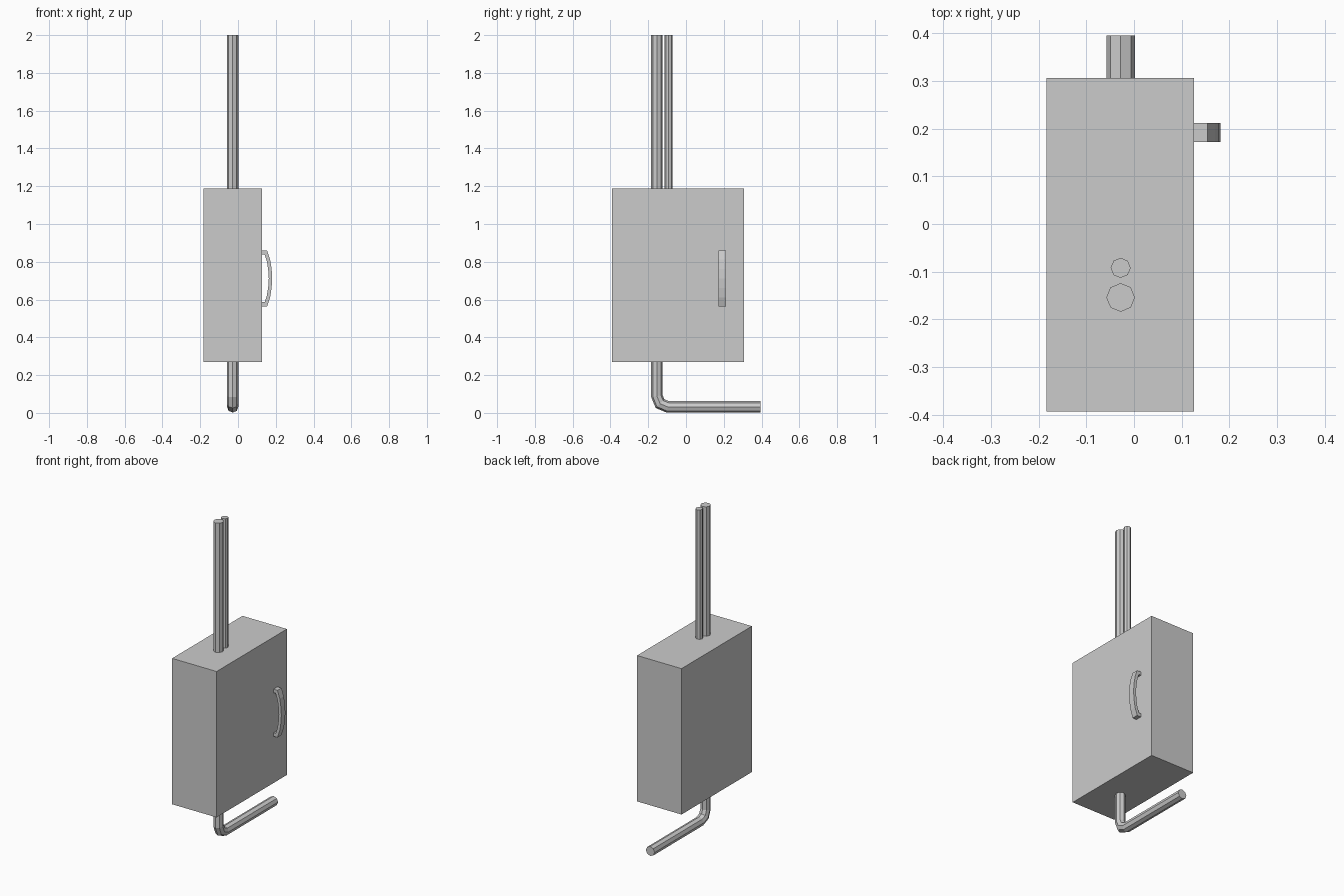
import bpy, bmesh, math
from mathutils import Vector

if "Cube" in bpy.data.objects:
    bpy.data.objects.remove(bpy.data.objects["Cube"])


def finish(name, bm):
    bmesh.ops.recalc_face_normals(bm, faces=bm.faces)
    mesh = bpy.data.meshes.new(name)
    bm.to_mesh(mesh)
    bm.free()
    obj = bpy.data.objects.new(name, mesh)
    bpy.context.collection.objects.link(obj)
    return obj


def pipe(name, x, path, radius, sides=8):
    """Sweep a regular polygon along a path of (y, z) points, with mitred bends."""
    bm = bmesh.new()
    pts = [Vector((x, y, z)) for y, z in path]
    side = Vector((1, 0, 0))
    rings = []
    for i, p in enumerate(pts):
        into = (p - pts[i - 1]).normalized() if i > 0 else None
        out = (pts[i + 1] - p).normalized() if i < len(pts) - 1 else into
        into = into or out
        tangent = (into + out).normalized()
        normal = tangent.cross(side) / tangent.dot(into)
        ring = []
        for k in range(sides):
            a = 2 * math.pi * k / sides
            ring.append(bm.verts.new(p + radius * (math.cos(a) * side + math.sin(a) * normal)))
        rings.append(ring)
    for a, b in zip(rings, rings[1:]):
        for k in range(sides):
            n = (k + 1) % sides
            bm.faces.new((a[k], a[n], b[n], b[k]))
    bm.faces.new(rings[0])
    bm.faces.new(rings[-1])
    return finish(name, bm)


# Cabinet box
bm = bmesh.new()
bmesh.ops.create_cube(bm, size=1)
bmesh.ops.scale(bm, vec=(0.309, 0.699, 0.917), verts=bm.verts)
bmesh.ops.translate(bm, vec=(-0.0285, -0.0435, 0.7285), verts=bm.verts)
finish("cabinet", bm)

# Main pipe: down through the cabinet, bending to the back
R = 0.057
cy, cz = -0.154 + R, 0.032 + R
bend = [(cy - R * math.cos(t), cz - R * math.sin(t)) for t in (0, math.pi / 4, math.pi / 2)]
pipe("main_pipe", -0.028, [(-0.154, 2.0)] + bend + [(0.395, 0.032)], 0.03)

# Thin pipe rising from the cabinet top
pipe("thin_pipe", -0.028, [(-0.092, 2.0), (-0.092, 1.17)], 0.021)

# Bowed door handle: outer and inner profile (x, height from middle), mirrored in z
outer = [(0.126, 0.148), (0.154, 0.148), (0.170, 0.1), (0.178, 0.05), (0.181, 0)]
inner = [(0.126, 0.126), (0.141, 0.126), (0.153, 0.09), (0.160, 0.045), (0.163, 0)]
outer += [(x, -z) for x, z in reversed(outer[:-1])]
inner += [(x, -z) for x, z in reversed(inner[:-1])]
bm = bmesh.new()
rows = []
for (ox, oz), (ix, iz) in zip(outer, inner):
    rows.append([bm.verts.new((x, y, 0.712 + z)) for x, y, z in
                 ((ox, 0.172, oz), (ox, 0.212, oz), (ix, 0.212, iz), (ix, 0.172, iz))])
for a, b in zip(rows, rows[1:]):
    for k in range(4):
        n = (k + 1) % 4
        bm.faces.new((a[k], a[n], b[n], b[k]))
bm.faces.new(rows[0])
bm.faces.new(rows[-1])
finish("door_handle", bm)
